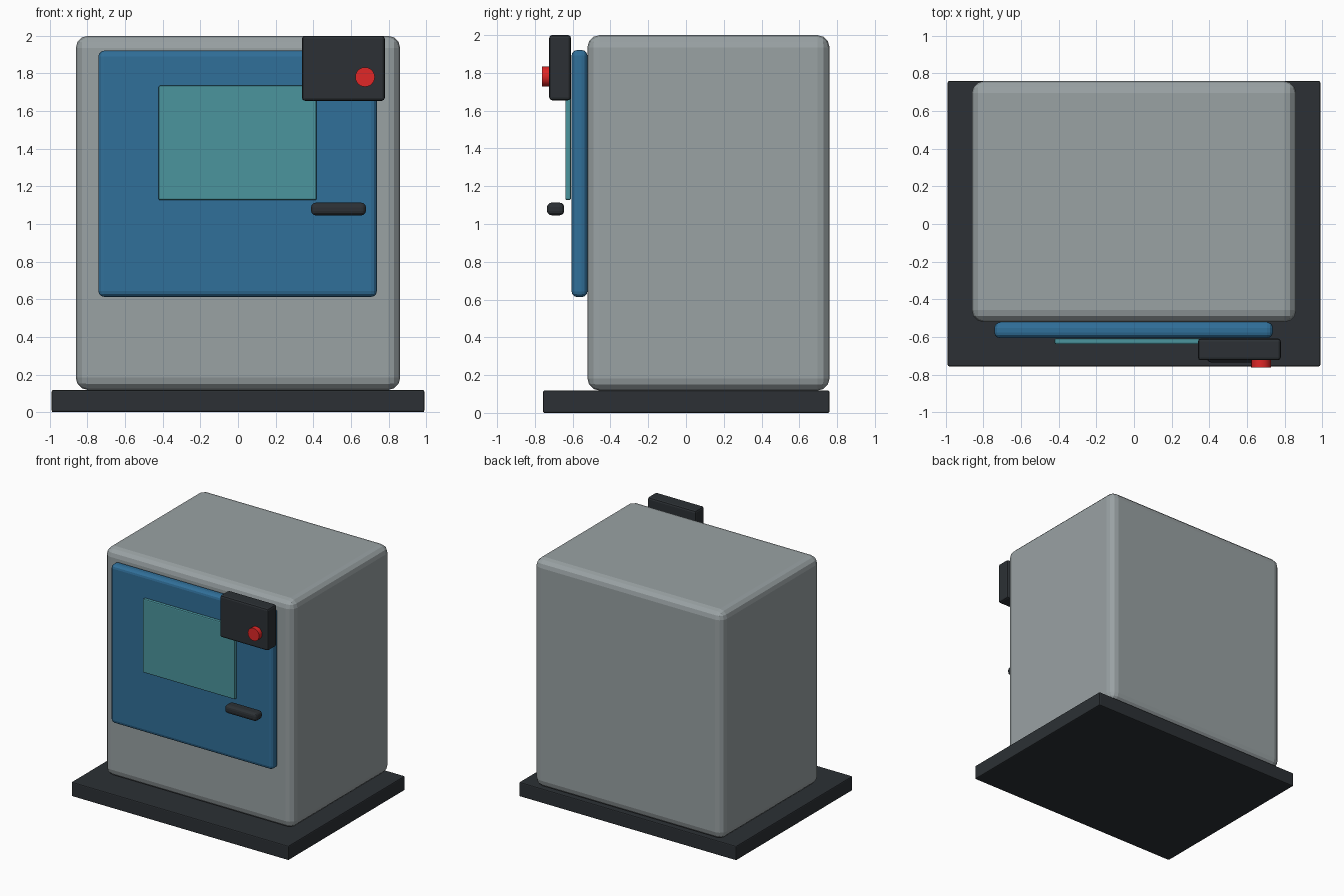
import bpy
import math

if "Cube" in bpy.data.objects:
    bpy.data.objects.remove(bpy.data.objects["Cube"])


def material(name, rgb):
    m = bpy.data.materials.new(name)
    m.diffuse_color = (*rgb, 1)
    m.use_nodes = True
    m.node_tree.nodes["Principled BSDF"].inputs["Base Color"].default_value = m.diffuse_color
    return m


GREY = material("cabinet_grey", (0.32, 0.36, 0.37))
BLUE = material("door_blue", (0.03, 0.16, 0.32))
TEAL = material("window_teal", (0.07, 0.30, 0.34))
DARK = material("dark_trim", (0.025, 0.03, 0.035))
RED = material("button_red", (0.75, 0.02, 0.02))


def finish(ob, name, mat, bevel, segments):
    ob.name = name
    ob.data.materials.append(mat)
    if bevel:
        mod = ob.modifiers.new("edge_round", 'BEVEL')
        mod.width = bevel
        mod.segments = segments
        mod.limit_method = 'ANGLE'
    return ob


def box(name, x, y, z, mat, bevel=0, segments=2):
    """Box from (min, max) ranges with rounded edges."""
    bpy.ops.mesh.primitive_cube_add(
        size=1, location=[(a + b) / 2 for a, b in (x, y, z)])
    ob = bpy.context.object
    ob.scale = [b - a for a, b in (x, y, z)]
    bpy.ops.object.transform_apply(location=False, rotation=False, scale=True)
    return finish(ob, name, mat, bevel, segments)


# Floor plinth and main cabinet
box("base_plinth", (-0.99, 0.99), (-0.757, 0.76), (0, 0.118), DARK, 0.008, 2)
box("cabinet", (-0.862, 0.862), (-0.522, 0.76), (0.118, 2.0), GREY, 0.065, 3)

# Door with its window and handle
box("door", (-0.742, 0.738), (-0.606, -0.522), (0.613, 1.921), BLUE, 0.03, 3)
box("door_window", (-0.422, 0.418), (-0.639, -0.609), (1.127, 1.735), TEAL, 0.008, 2)
box("door_handle", (0.388, 0.68), (-0.736, -0.645), (1.046, 1.113), DARK, 0.024, 3)

# Control box with stop button
box("control_box", (0.34, 0.78), (-0.724, -0.609), (1.655, 2.0), DARK, 0.015, 2)
bpy.ops.mesh.primitive_cylinder_add(
    vertices=24, radius=0.052, depth=0.042, location=(0.675, -0.742, 1.781),
    rotation=(math.pi / 2, 0, 0))
finish(bpy.context.object, "stop_button", RED, 0, 1)
bpy.ops.object.shade_smooth_by_angle(angle=math.radians(30))
